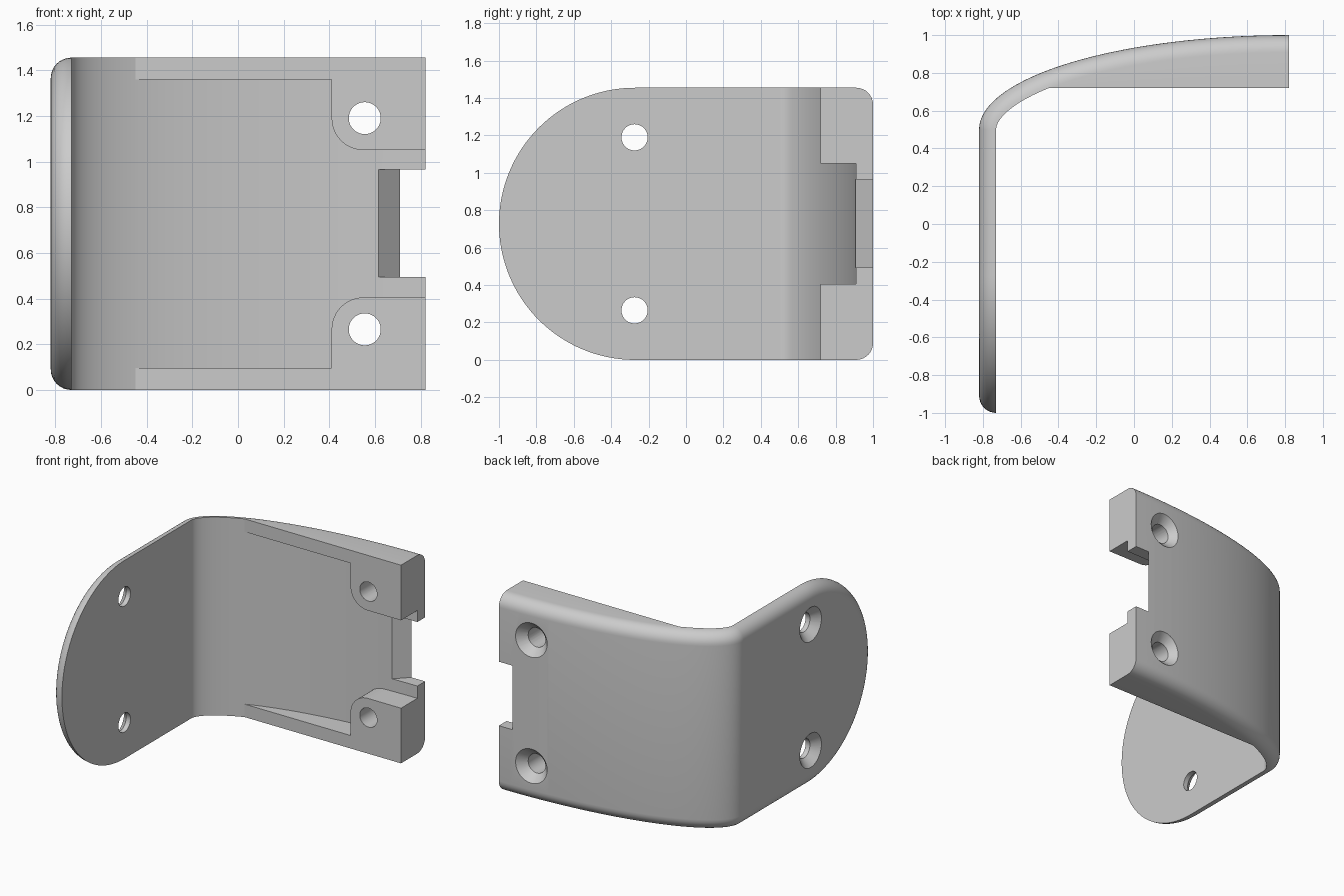
import bpy, bmesh, math
from mathutils import Matrix, Vector

cube = bpy.data.objects.get("Cube")
if cube:
    bpy.data.objects.remove(cube, do_unlink=True)

H, T = 1.455, 0.09            # height, wall thickness (also the edge fillet radius)
R = H / 2                     # rounded tongue end
XE, YC, A, B = 0.82, 0.5, 1.64, 0.5   # quarter-ellipse bend
PAD_Y = 0.72                  # flat front of the mounting pads
HOLE_Z = (0.265, 1.19)


def finish(bm, name):
    bmesh.ops.recalc_face_normals(bm, faces=bm.faces[:])
    mesh = bpy.data.meshes.new(name)
    bm.to_mesh(mesh)
    bm.free()
    ob = bpy.data.objects.new(name, mesh)
    bpy.context.collection.objects.link(ob)
    return ob


def prism(name, outline, lo, hi, place):
    """Extrude a 2D outline; place(u, v, w) turns it into 3D."""
    bm = bmesh.new()
    ends = [[bm.verts.new(place(u, v, w)) for u, v in outline] for w in (lo, hi)]
    bm.faces.new(ends[0])
    bm.faces.new(ends[1][::-1])
    n = len(outline)
    for i in range(n):
        j = (i + 1) % n
        bm.faces.new((ends[0][i], ends[0][j], ends[1][j], ends[1][i]))
    return finish(bm, name)


def cone(name, centre, axis, r1, r2, depth):
    bm = bmesh.new()
    turn = Vector((0, 0, 1)).rotation_difference(Vector(axis)).to_matrix().to_4x4()
    bmesh.ops.create_cone(bm, cap_ends=True, segments=48, radius1=r1, radius2=r2,
                          depth=depth, matrix=Matrix.Translation(centre) @ turn)
    return finish(bm, name)


def boolean(target, cutter, operation):
    cutter.hide_render = True
    mod = target.modifiers.new("cut", 'BOOLEAN')
    mod.operation, mod.object, mod.solver = operation, cutter, 'EXACT'
    bpy.ops.object.select_all(action='DESELECT')
    bpy.context.view_layer.objects.active = target
    target.select_set(True)
    bpy.ops.object.modifier_apply(modifier=mod.name)
    bpy.data.objects.remove(cutter, do_unlink=True)


def bend(theta, t):
    """Point on the bend, t measured outward from the inner skin."""
    c, s = math.cos(theta), math.sin(theta)
    n = Vector((-c / A, s / B)).normalized()
    return Vector((XE - A * c, YC + B * s)) - n * (T - t)


# Angle where the inner skin reaches the pad plane
lo, hi = 0.0, math.pi / 2
for _ in range(50):
    mid = (lo + hi) / 2
    lo, hi = (mid, hi) if bend(mid, 0).y < PAD_Y else (lo, mid)
cross = lo
thetas = [math.pi / 2 * (i / 44) ** 1.4 for i in range(45)]
thetas = sorted([a for a in thetas if abs(a - cross) > 0.012] + [cross])


def station_points(t, d, flat):
    """(x, y, half height) along the bracket, inset by d at depth t."""
    pts = []
    for i in range(33):                       # rounded tongue
        a = math.pi / 2 * i / 32
        pts.append((-XE + T - t, -1 + R - (R - d) * math.cos(a), (R - d) * math.sin(a)))
    for a in thetas:                          # bend and mounting arm
        p = bend(a, t)
        y = PAD_Y if flat and a >= cross else p.y
        pts.append((p.x, y, R - d))
    return pts


# Bracket body: flat inner skin, then fillet layers up to the outer skin
bm = bmesh.new()
layers = [station_points(0, 0, True)]
for k in range(9):
    a = math.pi / 2 * k / 8
    layers.append(station_points(T * math.sin(a), T * (1 - math.cos(a)), False))
V = [[[bm.verts.new((x, y, R + s * h)) for s in (-1, 1)] for x, y, h in layer]
     for layer in layers]
n = len(V[0])
for i in range(n - 1):
    for skin in (V[0], V[-1]):
        bm.faces.new((skin[i][0], skin[i + 1][0], skin[i + 1][1], skin[i][1]))
    for p, q in zip(V, V[1:]):
        for s in (0, 1):
            bm.faces.new((p[i][s], p[i + 1][s], q[i + 1][s], q[i][s]))
bm.faces.new([l[-1][0] for l in V] + [l[-1][1] for l in reversed(V)])
bmesh.ops.remove_doubles(bm, verts=bm.verts[:], dist=1e-5)
bracket = finish(bm, "corner_bracket")

# Recess behind the arm: follows the inner skin, leaving two rounded pads
curve = [tuple(bend(a, 0)) for a in thetas if a >= cross]
recess = prism("recess_cutter",
               curve + [(0.95, curve[-1][1]), (0.95, 0.6), (curve[0][0], 0.6)],
               0.095, H - 0.095, lambda u, v, w: (u, v, w))
r = 0.14
arc = [(0.55 - r * math.cos(a), HOLE_Z[0] + r * math.sin(a))
       for a in (math.pi / 2 * i / 12 for i in range(13))]
lower = [(-0.8, 0.05), (0.41, 0.05)] + arc + [(1.0, arc[-1][1])]
outline = lower + [(x, H - z) for x, z in reversed(lower)]
window = prism("recess_outline", outline, 0.5, 1.1, lambda u, v, w: (u, w, v))
boolean(recess, window, 'INTERSECT')
boolean(bracket, recess, 'DIFFERENCE')

# Bevelled latch notch in the end of the arm
notch = prism("notch_cutter", [(0.58, 0.87), (0.76, 1.05), (0.95, 1.05), (0.95, 0.87)],
              0.495, 0.965, lambda u, v, w: (u, v, w))
boolean(bracket, notch, 'DIFFERENCE')

# Countersunk screw holes, opening on the outer skin
for z in HOLE_Z:
    for centre, axis in (((-XE, -0.275, z), (-1, 0, 0)), ((0.555, 0.993, z), (0, 1, 0))):
        c, ax = Vector(centre), Vector(axis)
        boolean(bracket, cone("hole_cutter", c - ax * 0.15, axis, 0.07, 0.07, 0.5),
                'DIFFERENCE')
        boolean(bracket, cone("sink_cutter", c, axis, 0.065, 0.185, 0.12), 'DIFFERENCE')

# Single grey material and crisp-edged smooth shading
grey = bpy.data.materials.new("plain grey")
grey.use_nodes = True
colour = (0.6, 0.6, 0.6, 1)
grey.diffuse_color = colour
grey.node_tree.nodes["Principled BSDF"].inputs["Base Color"].default_value = colour
bracket.data.materials.clear()
bracket.data.materials.append(grey)
bpy.ops.object.select_all(action='DESELECT')
bpy.context.view_layer.objects.active = bracket
bracket.select_set(True)
bpy.ops.object.shade_smooth_by_angle(angle=math.radians(15))
